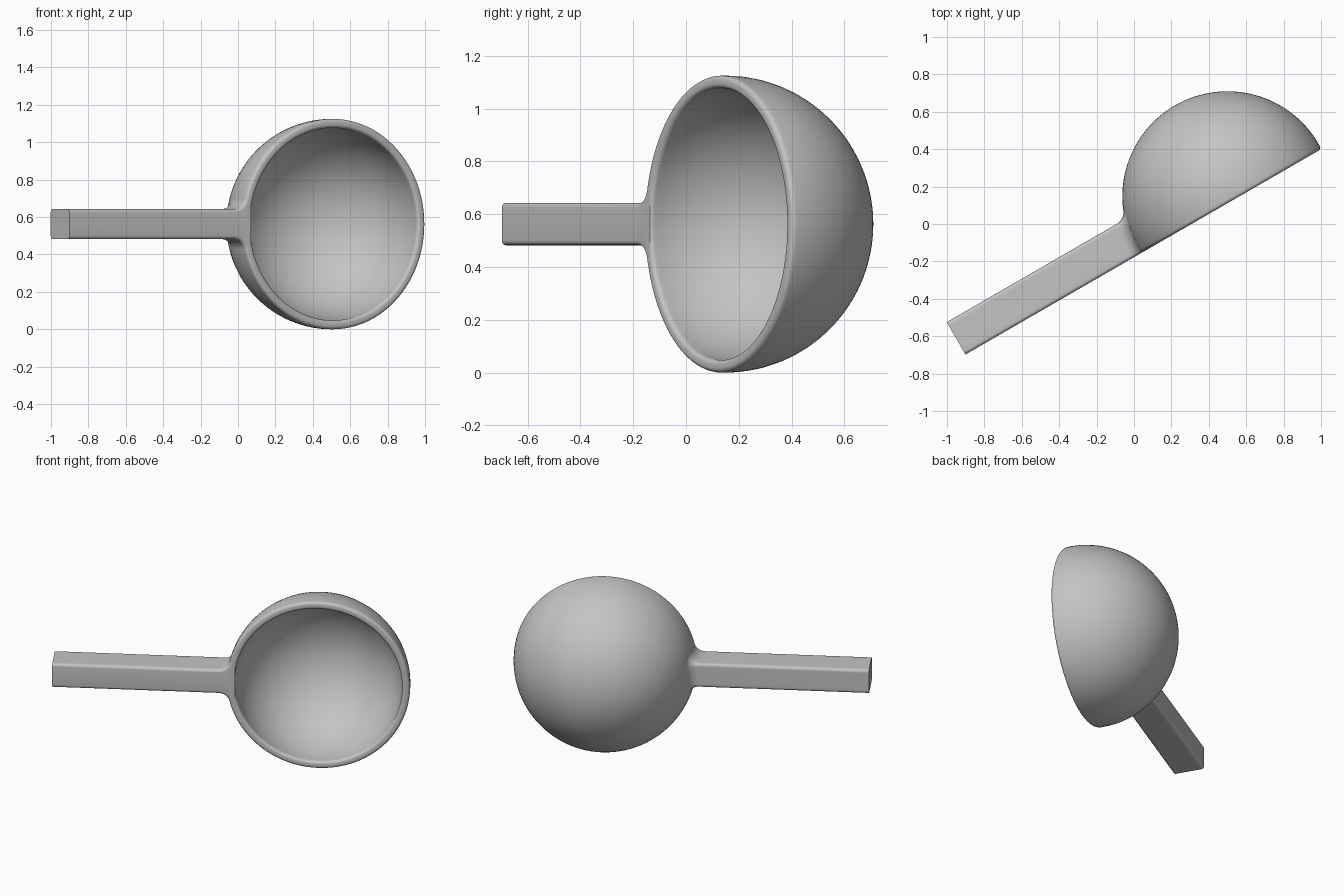
import bpy, bmesh
from math import sin, cos, pi, sqrt, radians
from mathutils import Vector

cube = bpy.data.objects.get("Cube")
if cube:
    bpy.data.objects.remove(cube, do_unlink=True)

OUTER, INNER = 0.5625, 0.515      # bowl radii
FRONT, BACK = 0.031, 0.169        # handle depth before and behind the bowl centre
HALF = 0.08                       # half of the handle height
EDGE, FILLET = 0.018, 0.07        # edge rounding and the blend into the bowl
END = -1.636                      # free end of the handle
CENTRE, TURN = (0.5, 0.147, 0.5625), radians(30)

grey = bpy.data.materials.new("plain grey")
grey.use_nodes = True
grey.diffuse_color = (0.55, 0.55, 0.55, 1)
grey.node_tree.nodes["Principled BSDF"].inputs["Base Color"].default_value = grey.diffuse_color


def finish(bm, name):
    bmesh.ops.recalc_face_normals(bm, faces=bm.faces)
    mesh = bpy.data.meshes.new(name)
    bm.to_mesh(mesh)
    bm.free()
    mesh.materials.append(grey)
    obj = bpy.data.objects.new(name, mesh)
    obj.location, obj.rotation_euler.z = CENTRE, TURN
    bpy.context.collection.objects.link(obj)
    bpy.ops.object.select_all(action='DESELECT')
    obj.select_set(True)
    bpy.context.view_layer.objects.active = obj
    bpy.ops.object.shade_smooth_by_angle(angle=radians(35))


def arc(cx, cy, radius, start, stop, steps):
    angles = [start + (stop - start) * i / steps for i in range(steps + 1)]
    return [(cx + radius * cos(a), cy + radius * sin(a)) for a in angles]


# Bowl: hollow half ball with a short straight lip and a rounded rim
profile = arc(0, 0, OUTER, pi / 2, 0, 32)
profile += arc(OUTER - EDGE, EDGE - FRONT, EDGE, 0, -pi / 2, 6)
profile += arc(INNER + EDGE, EDGE - FRONT, EDGE, -pi / 2, -pi, 6)
profile += arc(0, 0, INNER, 0, pi / 2, 32)
bm = bmesh.new()
verts = [bm.verts.new((x, y, 0)) for x, y in profile]
edges = [bm.edges.new(pair) for pair in zip(verts, verts[1:])]
bmesh.ops.spin(bm, geom=verts + edges, cent=(0, 0, 0), axis=(0, 1, 0),
               angle=2 * pi, steps=96, use_merge=True)
bmesh.ops.remove_doubles(bm, verts=bm.verts, dist=0.0002)
finish(bm, "bowl")


# Handle section: rounded rectangle of (depth, height, outward direction)
def corner(y_side, z_side, start):
    cy = BACK - EDGE if y_side > 0 else EDGE - FRONT
    cz = z_side * (HALF - EDGE)
    points = []
    for y, z in arc(cy, cz, EDGE, start, start + pi / 2, 6):
        out = Vector((y - cy, z - cz)).normalized()
        if y_side < 0:                      # the front edge stays in the rim plane
            out = Vector((0, z_side))
        points.append((y, z, out))
    return points


def straight(a, b, steps=10):
    return [(a[0] + (b[0] - a[0]) * i / steps, a[1] + (b[1] - a[1]) * i / steps, a[2])
            for i in range(1, steps)]


corners = [corner(-1, -1, pi), corner(1, -1, -pi / 2), corner(1, 1, 0), corner(-1, 1, pi / 2)]
section = list(corners[0])
for before, after in zip(corners, corners[1:]):
    section += straight(before[-1], after[0]) + after


# Each section point runs straight, then rolls on a concave arc onto the bowl
def strand(y, z, out, steps=12):
    inset = HALF - abs(z) if y < EDGE - FRONT else 0
    ball = FILLET + inset
    qy, qz = y + ball * out.x, z + ball * out.y
    toward = Vector((0, max(qy, 0), qz))
    toward.x = -sqrt((OUTER + FILLET) ** 2 - toward.length_squared)
    centre = Vector((toward.x, qy, qz))
    first, last = Vector((0, -out.x, -out.y)), -toward.normalized()
    path = [Vector((END, y, z))]
    path += [centre + ball * first.slerp(last, i / steps) for i in range(steps + 1)]
    return path + [path[-1] * 0.97]          # tucked into the bowl wall


bm = bmesh.new()
strands = [[bm.verts.new(p) for p in strand(*point)] for point in section]
for a, b in zip(strands, strands[1:] + strands[:1]):
    for i in range(len(a) - 1):
        bm.faces.new((a[i], a[i + 1], b[i + 1], b[i]))
bm.faces.new([s[0] for s in strands])
finish(bm, "handle")
